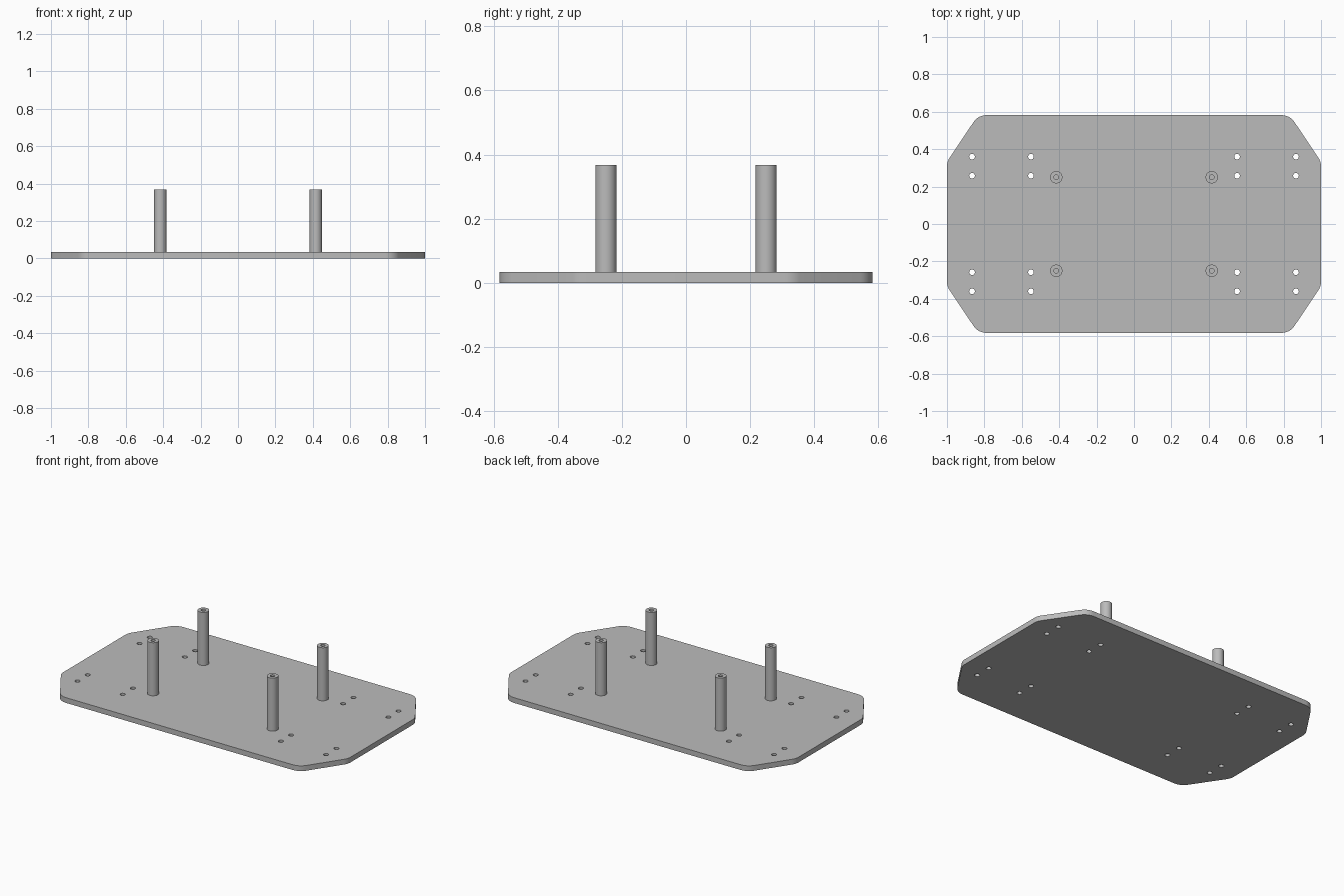
import bpy, bmesh, math
from mathutils import Vector

if "Cube" in bpy.data.objects:
    bpy.data.objects.remove(bpy.data.objects["Cube"])

THICK = 0.033
POST_TOP = 0.367

grey = bpy.data.materials.new("plain grey")
grey.use_nodes = True
colour = (0.5, 0.5, 0.5, 1)
grey.diffuse_color = colour
grey.node_tree.nodes["Principled BSDF"].inputs["Base Color"].default_value = colour


def finish(bm, name):
    bmesh.ops.recalc_face_normals(bm, faces=bm.faces)
    mesh = bpy.data.meshes.new(name)
    bm.to_mesh(mesh)
    bm.free()
    mesh.materials.append(grey)
    obj = bpy.data.objects.new(name, mesh)
    bpy.context.collection.objects.link(obj)
    bpy.ops.object.select_all(action="DESELECT")
    obj.select_set(True)
    bpy.context.view_layer.objects.active = obj
    bpy.ops.object.shade_smooth_by_angle(angle=math.radians(30))
    return obj


def circle(cx, cy, r, n):
    return [(cx + r * math.cos(math.tau * i / n), cy + r * math.sin(math.tau * i / n))
            for i in range(n)]


def rounded(corners, r, steps=8):
    """Round every corner of a convex counter-clockwise outline."""
    points = []
    for i, c in enumerate(corners):
        a = (corners[i - 1] - c).normalized()
        b = (corners[(i + 1) % len(corners)] - c).normalized()
        half = a.angle(b) / 2
        centre = c + (a + b).normalized() * r / math.sin(half)
        start = c + a * r / math.tan(half) - centre
        turn = math.pi - 2 * half
        for k in range(steps + 1):
            t = turn * k / steps
            points.append((centre.x + start.x * math.cos(t) - start.y * math.sin(t),
                           centre.y + start.x * math.sin(t) + start.y * math.cos(t)))
    return points


# Base plate: chamfered, rounded outline with sixteen through holes
quarter = [(1, 0.333), (0.833, 0.582)]
corners = [Vector(p) for p in quarter]
corners += [Vector((-x, y)) for x, y in reversed(quarter)]
corners += [-c for c in corners]
loops = [rounded(corners, 0.083)]
for x in (-0.866, -0.551, 0.551, 0.866):
    for y in (-0.36, -0.258, 0.258, 0.36):
        loops.append(circle(x, y, 0.015, 24))

bm = bmesh.new()
edges = []
for loop in loops:
    verts = [bm.verts.new((x, y, 0)) for x, y in loop]
    edges += [bm.edges.new((verts[i - 1], v)) for i, v in enumerate(verts)]
bmesh.ops.triangle_fill(bm, use_beauty=True, edges=edges, normal=(0, 0, 1))
raised = bmesh.ops.extrude_face_region(bm, geom=bm.faces[:], use_keep_orig=True)
bmesh.ops.translate(bm, vec=(0, 0, THICK),
                    verts=[g for g in raised["geom"] if isinstance(g, bmesh.types.BMVert)])
finish(bm, "base_plate")


# Hollow posts standing on the plate
def post(name, x, y):
    bm = bmesh.new()
    profile = [(0.033, THICK), (0.033, POST_TOP), (0.013, POST_TOP), (0.013, THICK)]
    rings = [[bm.verts.new((px, py, z)) for px, py in circle(x, y, r, 32)] for r, z in profile]
    for low, high in zip(rings, rings[1:] + rings[:1]):
        for i in range(len(low)):
            bm.faces.new((low[i - 1], low[i], high[i], high[i - 1]))
    finish(bm, name)


for side, x in (("left", 0.416), ("right", -0.416)):
    for end, y in (("front", -0.25), ("back", 0.25)):
        post(f"{end}_{side}_post", x, y)
